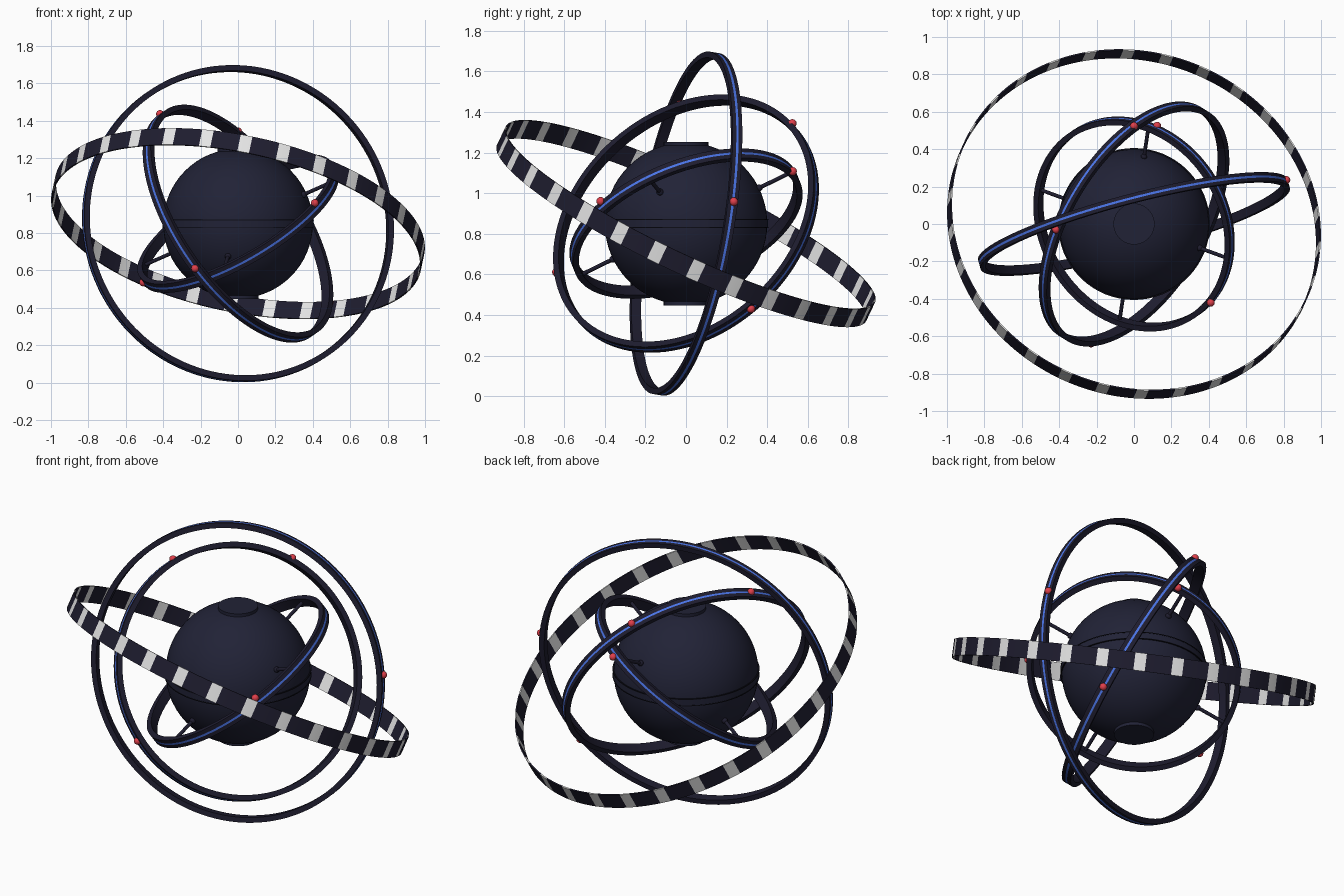
import bpy, bmesh, math
from mathutils import Vector, Matrix, Euler

if "Cube" in bpy.data.objects:
    bpy.data.objects.remove(bpy.data.objects["Cube"])

CENTRE = Vector((0, 0, 0.85))


def material(name, r, g, b):
    m = bpy.data.materials.new(name)
    m.use_nodes = True
    m.diffuse_color = (r, g, b, 1)
    m.node_tree.nodes["Principled BSDF"].inputs["Base Color"].default_value = (r, g, b, 1)
    return m


NAVY = material("navy", 0.015, 0.016, 0.037)
DARK = material("dark_navy", 0.013, 0.012, 0.028)
BLACK = material("groove_black", 0.004, 0.004, 0.008)
WHITE = material("white", 0.78, 0.78, 0.78)
BLUE = material("blue", 0.07, 0.18, 0.82)
RED = material("red", 0.75, 0.05, 0.07)


def finish(name, bm, mats):
    bmesh.ops.recalc_face_normals(bm, faces=bm.faces)
    mesh = bpy.data.meshes.new(name)
    bm.to_mesh(mesh)
    bm.free()
    for m in mats:
        mesh.materials.append(m)
    ob = bpy.data.objects.new(name, mesh)
    bpy.context.collection.objects.link(ob)
    bpy.ops.object.select_all(action='DESELECT')
    ob.select_set(True)
    bpy.context.view_layer.objects.active = ob
    bpy.ops.object.shade_smooth_by_angle(angle=math.radians(35))


def ball(name, pos, radius, mat, segments=16):
    bm = bmesh.new()
    bmesh.ops.create_uvsphere(bm, u_segments=segments, v_segments=segments // 2, radius=radius)
    bmesh.ops.translate(bm, verts=bm.verts, vec=pos)
    finish(name, bm, [mat])


def rod(name, start, end, radius, mat, segments=12):
    bm = bmesh.new()
    axis = end - start
    turn = axis.to_track_quat('Z', 'Y').to_matrix().to_4x4()
    bmesh.ops.create_cone(bm, cap_ends=True, segments=segments, radius1=radius, radius2=radius,
                          depth=axis.length, matrix=Matrix.Translation((start + end) / 2) @ turn)
    finish(name, bm, [mat])


def hoop(name, frame, section, steps, mats, rule):
    """Sweep a closed (radius, height) section round a circle in the given frame."""
    bm = bmesh.new()
    loops = []
    for i in range(steps):
        t = math.tau * i / steps
        loops.append([bm.verts.new(CENTRE + frame @ Vector((r * math.cos(t), r * math.sin(t), h)))
                      for r, h in section])
    n = len(section)
    for i in range(steps):
        a, b = loops[i], loops[(i + 1) % steps]
        for j in range(n):
            k = (j + 1) % n
            f = bm.faces.new((a[j], a[k], b[k], b[j]))
            f.material_index = rule(i, j)
    finish(name, bm, mats)


def plane_frame(normal):
    n = Vector(normal).normalized()
    e = n.orthogonal().normalized()
    return Matrix((e, n.cross(e), n)).transposed()


def up(z):
    return CENTRE + Vector((0, 0, z))


# Core globe with equator band, its two grooves, and polar caps
ball("globe", CENTRE, 0.4, NAVY, 64)
rod("equator_band", up(-0.02), up(0.02), 0.404, NAVY, 64)
for name, s in (("top", 1), ("bottom", -1)):
    rod(f"{name}_groove", up(0.017 * s), up(0.022 * s), 0.406, BLACK, 64)
    rod(f"{name}_cap", up(0.3 * s), up(0.403 * s), 0.11, NAVY, 40)

# Outer thin band with white stripes
tilt = Euler((math.radians(-25), math.radians(12), 0)).to_matrix()
band = [(1.008, 0.05), (1.008, -0.05), (1.0, -0.05), (1.0, 0.05)]
hoop("striped_band", tilt, band, 300, [DARK, WHITE], lambda i, j: int(i % 10 in (1, 2, 3)))

# Three plain rings with a blue line on the outside and red beads
RINGS = (
    ("large_ring", (-0.25, 0.955, -0.16), 0.855, 0.025, [(0.83, 0.24, 0.11)]),
    ("middle_ring", (0.74, -0.456, 0.508), 0.72, 0.029,
     [(0, 0.52, 0.49), (-0.42, -0.03, 0.59), (-0.23, -0.64, -0.24), (0.49, 0.32, -0.42)]),
    ("small_ring", (-0.48, -0.326, 0.815), 0.598, 0.029,
     [(0.41, -0.42, 0.11), (0.12, 0.51, 0.25), (-0.5, -0.04, -0.31)]),
)
for name, normal, radius, half, beads in RINGS:
    inner, line = radius - 0.03, 0.006
    profile = [(radius, half), (radius, line), (radius, -line), (radius, -half),
               (inner, -half), (inner, half)]
    hoop(name, plane_frame(normal), profile, 128, [DARK, BLUE], lambda i, j: int(j == 1))
    for k, p in enumerate(beads):
        ball(f"{name}_bead_{k + 1}", CENTRE + Vector(p).normalized() * radius, 0.021, RED)

# Four struts from the globe to the small ring
n = Vector(RINGS[2][1]).normalized()
u = Vector((0.133, 0.89, 0.434)).normalized()
v = n.cross(u).normalized()
for k, d in enumerate((u, v, -u, -v)):
    rod(f"strut_{k + 1}", CENTRE + d * 0.38, CENTRE + d * 0.575, 0.01, DARK)
    ball(f"strut_foot_{k + 1}", CENTRE + d * 0.405, 0.017, DARK)
